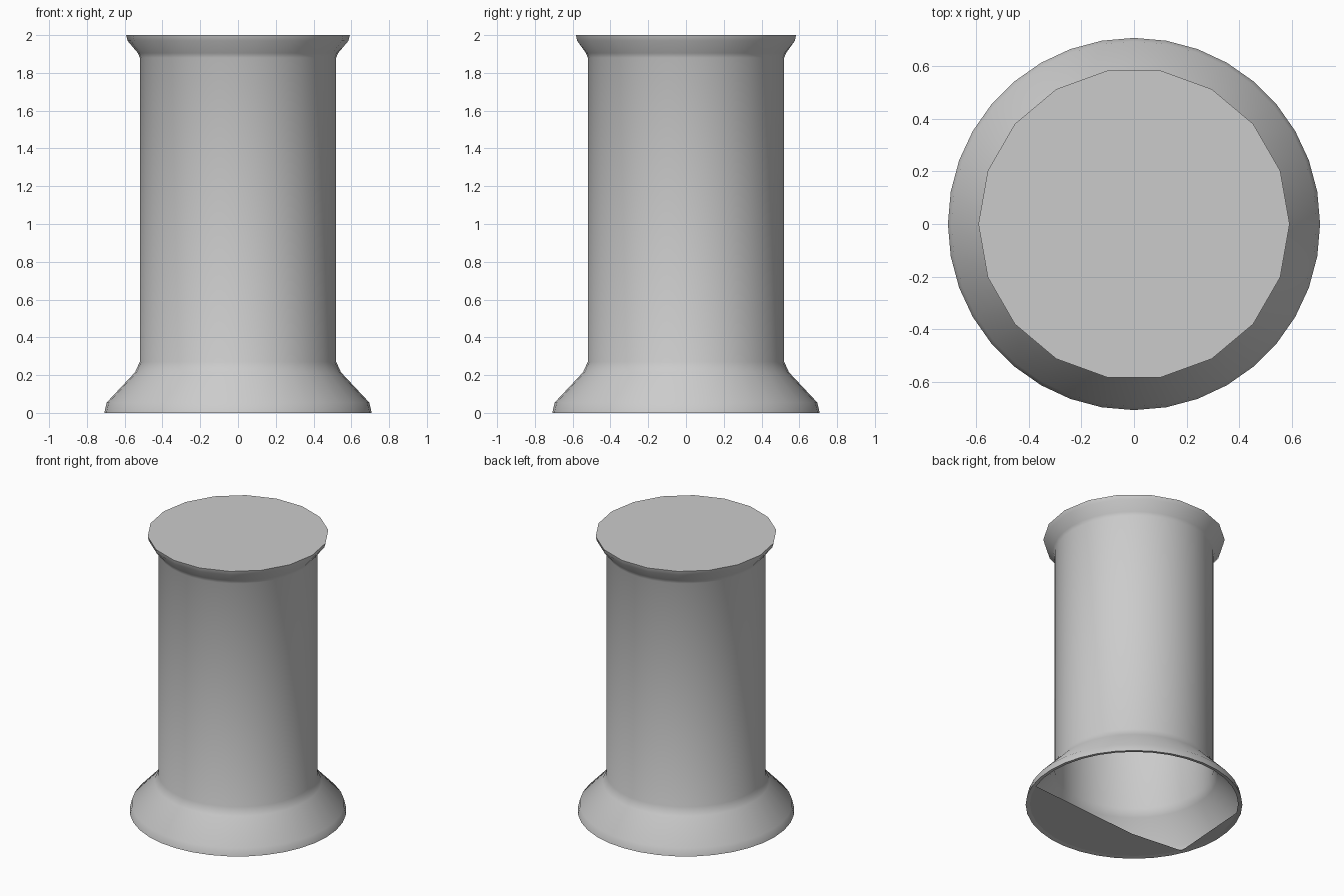
import bpy, bmesh
from math import sin, cos, pi, radians

cube = bpy.data.objects.get("Cube")
if cube:
    bpy.data.objects.remove(cube)

SIDES = 36
COLOUR = (0.6, 0.6, 0.6, 1)

grey = bpy.data.materials.new("plain grey")
grey.use_nodes = True
grey.diffuse_color = COLOUR
grey.node_tree.nodes["Principled BSDF"].inputs["Base Color"].default_value = COLOUR


def ring(bm, radius, z, coarse=False):
    """Ring of vertices; a coarse ring puts every other vertex on a chord."""
    verts = []
    for i in range(SIDES):
        a = 2 * pi * i / SIDES
        r = radius * cos(2 * pi / SIDES) if coarse and i % 2 else radius
        verts.append(bm.verts.new((r * cos(a), r * sin(a), z)))
    return verts


def finish(bm, name, smooth=None):
    mesh = bpy.data.meshes.new(name)
    bm.to_mesh(mesh)
    bm.free()
    mesh.materials.append(grey)
    obj = bpy.data.objects.new(name, mesh)
    bpy.context.collection.objects.link(obj)
    if smooth:
        bpy.ops.object.select_all(action="DESELECT")
        obj.select_set(True)
        bpy.context.view_layer.objects.active = obj
        bpy.ops.object.shade_smooth_by_angle(angle=radians(smooth))


# Hollow column with flared foot, straight shaft and flared lip
profile = [(0.68, 0.005, False), (0.708, 0, False), (0.695, 0.055, False),
           (0.545, 0.215, False), (0.52, 0.27, False), (0.52, 1.88, False),
           (0.53, 1.905, False), (0.585, 1.97, True), (0.592, 2, True)]
bm = bmesh.new()
rings = [ring(bm, *p) for p in profile]
for low, high in zip(rings, rings[1:]):
    for i in range(SIDES):
        j = (i + 1) % SIDES
        bm.faces.new((low[i], low[j], high[j], high[i]))
bm.faces.new(rings[-1])
finish(bm, "column_shell", 40)


# Partial floor closing one side of the open foot
def floor_piece(name, start, end, inner=()):
    bm = bmesh.new()
    steps = 14
    points = [(0.685, start + (end - start) * k / steps) for k in range(steps + 1)]
    points += inner
    verts = [bm.verts.new((r * cos(radians(a)), r * sin(radians(a)), 0.005))
             for r, a in points]
    face = bm.faces.new(verts)
    face.normal_update()
    if face.normal.z > 0:
        face.normal_flip()
    finish(bm, name)


floor_piece("floor_main", 203, 340, [(0.39, 232)])
floor_piece("floor_side", 149, 203)
